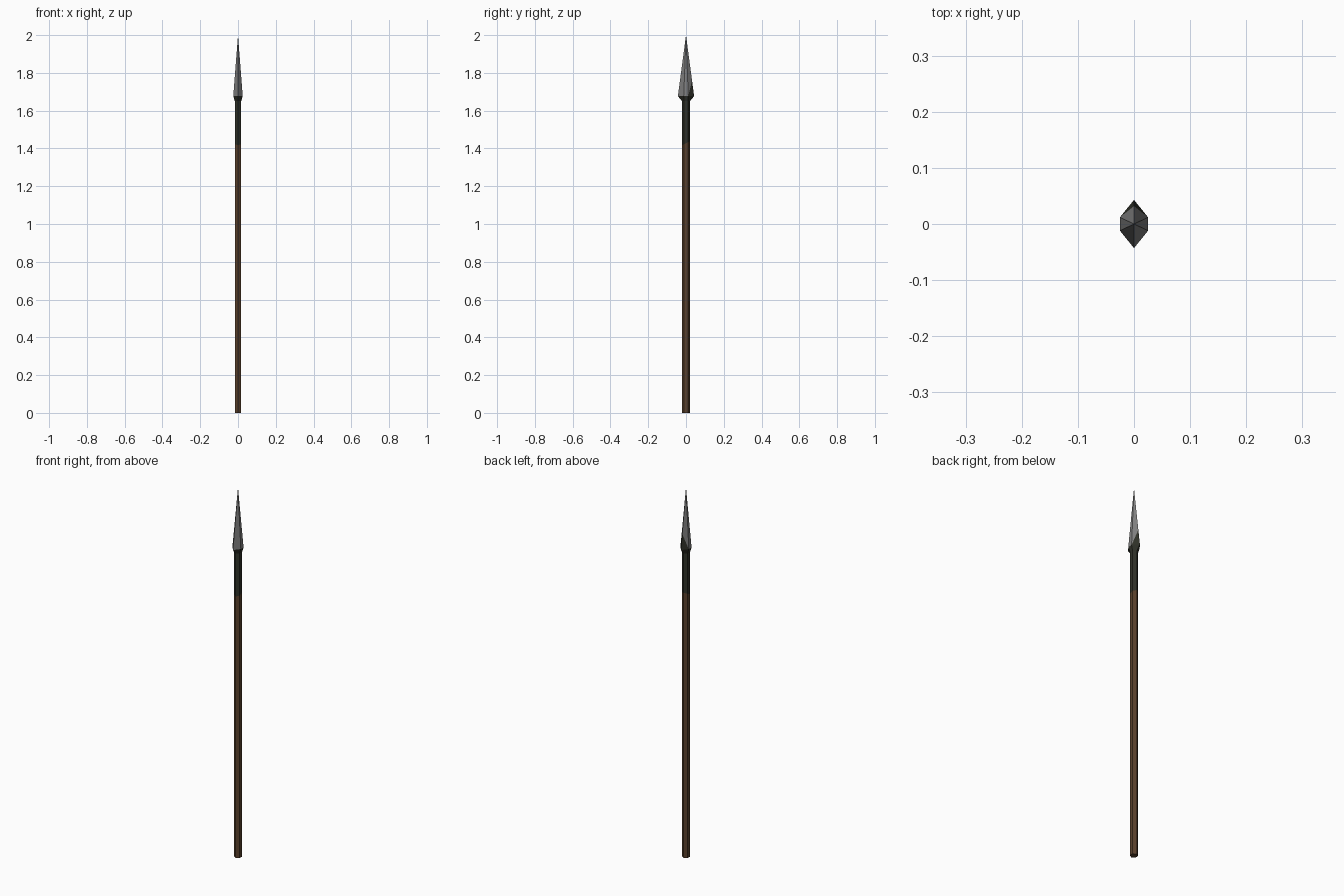
import bpy, bmesh, math
from mathutils import Vector

if "Cube" in bpy.data.objects:
    bpy.data.objects.remove(bpy.data.objects["Cube"])


def material(name, rgb):
    m = bpy.data.materials.new(name)
    m.diffuse_color = (*rgb, 1)
    m.use_nodes = True
    m.node_tree.nodes["Principled BSDF"].inputs["Base Color"].default_value = m.diffuse_color
    return m


WOOD = material("brown wood", (0.100, 0.052, 0.025))
WRAP = material("dark wrap", (0.028, 0.030, 0.021))
STEEL = material("grey steel", (0.21, 0.21, 0.21))


def ring(bm, rx, ry, side_y, z):
    """Hexagon with points on +y / -y and flat sides on +x / -x."""
    pts = [(0, ry), (-rx, side_y), (-rx, -side_y), (0, -ry), (rx, -side_y), (rx, side_y)]
    return [bm.verts.new((x, y, z)) for x, y in pts]


def bridge(bm, a, b):
    for i in range(6):
        j = (i + 1) % 6
        bm.faces.new((a[i], a[j], b[j], b[i]))


def split(bm, co, no, upper, lower):
    """Cut along a plane and colour each side."""
    no = Vector(no).normalized()
    co = Vector(co)
    geom = bm.verts[:] + bm.edges[:] + bm.faces[:]
    bmesh.ops.bisect_plane(bm, geom=geom, dist=1e-5, plane_co=co, plane_no=no)
    for f in bm.faces:
        f.material_index = upper if (f.calc_center_median() - co).dot(no) > 0 else lower


def finish(bm, name, mats):
    bmesh.ops.recalc_face_normals(bm, faces=bm.faces[:])
    me = bpy.data.meshes.new(name)
    bm.to_mesh(me)
    bm.free()
    for m in mats:
        me.materials.append(m)
    ob = bpy.data.objects.new(name, me)
    bpy.context.collection.objects.link(ob)
    return ob


# Six-sided pole, with a slightly tilted seam where the dark wrap begins
bm = bmesh.new()
low = ring(bm, 0.0168, 0.0205, 0.0098, 0)
top = ring(bm, 0.0168, 0.0205, 0.0098, 1.65)
bridge(bm, low, top)
bm.faces.new(low[::-1])
split(bm, (0, 0, 1.427), (0, -0.5, 1), 1, 0)
finish(bm, "pole", [WOOD, WRAP])

# Flared socket below the blade
bm = bmesh.new()
bridge(bm, ring(bm, 0.0168, 0.0205, 0.0098, 1.65), ring(bm, 0.025, 0.043, 0.012, 1.677))
finish(bm, "socket", [WRAP])

# Six-sided pointed blade, with a dark patch low on its back corner
bm = bmesh.new()
base = ring(bm, 0.025, 0.043, 0.012, 1.677)
tip = bm.verts.new((0, 0, 2))
for i in range(6):
    bm.faces.new((base[i], base[(i + 1) % 6], tip))
split(bm, (0, 0.012, 1.677), (0, 4.15, -1), 1, 0)
finish(bm, "blade", [STEEL, WRAP])
